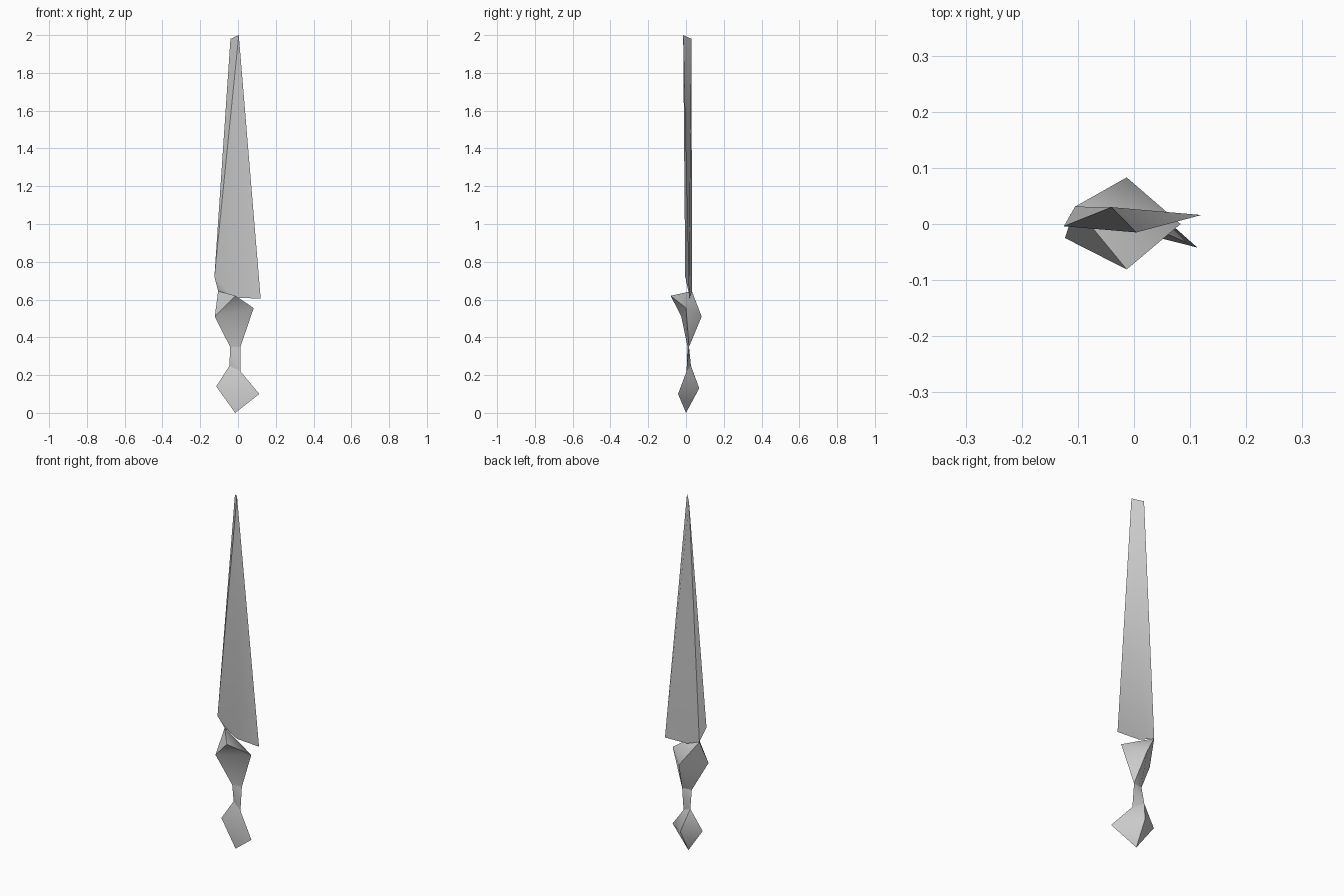
import bpy, bmesh

if "Cube" in bpy.data.objects:
    bpy.data.objects.remove(bpy.data.objects["Cube"])


def facet_part(name, points, faces=None):
    """Build a faceted solid from named corners; without faces, wrap a convex hull."""
    bm = bmesh.new()
    verts = {key: bm.verts.new(co) for key, co in points.items()}
    if faces:
        for face in faces.split():
            bm.faces.new([verts[key] for key in face])
    else:
        bmesh.ops.convex_hull(bm, input=bm.verts[:])
    bmesh.ops.recalc_face_normals(bm, faces=bm.faces[:])
    mesh = bpy.data.meshes.new(name)
    bm.to_mesh(mesh)
    bm.free()
    obj = bpy.data.objects.new(name, mesh)
    bpy.context.collection.objects.link(obj)
    bpy.ops.object.select_all(action='DESELECT')
    obj.select_set(True)
    bpy.context.view_layer.objects.active = obj
    bpy.ops.object.shade_smooth_by_angle(angle=0.9)
    return obj


# shared corners where parts meet
collar = (-0.105, 0.031, 0.645)
waist_l, waist_r = (-0.042, 0.008, 0.35), (0.013, 0.016, 0.35)
neck_l, neck_r = (-0.045, 0.026, 0.25), (0.013, 0.003, 0.22)

# thin twisted blade: A/B tip edge, L/R shoulders, G/M lower edge
facet_part("blade", {
    'A': (0.004, -0.015, 2.0), 'B': (-0.04, 0.03, 1.98),
    'L': (-0.125, -0.004, 0.72), 'R': (0.12, 0.016, 0.605),
    'G': collar, 'M': (-0.02, 0.02, 0.61),
}, "LBA LAM AMR LMG BAR BRM BMG BGL")

# guard: G back top, F front top, H back, L/R sides, W/X waist
facet_part("guard", {
    'G': collar, 'F': (-0.013, -0.081, 0.62), 'H': (-0.013, 0.083, 0.51),
    'L': (-0.123, -0.025, 0.51), 'R': (0.083, 0.0, 0.555),
    'W': waist_l, 'X': waist_r,
}, "FGL FLR FRG GHL GRH LWR WXR LHW HRX HXW")

# narrow grip
facet_part("grip", {'W': waist_l, 'X': waist_r, 'N': neck_l, 'K': neck_r})

# diamond pommel
facet_part("pommel", {
    'N': neck_l, 'K': neck_r, 'L': (-0.115, 0.016, 0.14),
    'R': (0.113, -0.042, 0.1), 'H': (-0.013, 0.07, 0.13), 'T': (-0.015, 0.0, 0.0),
})
